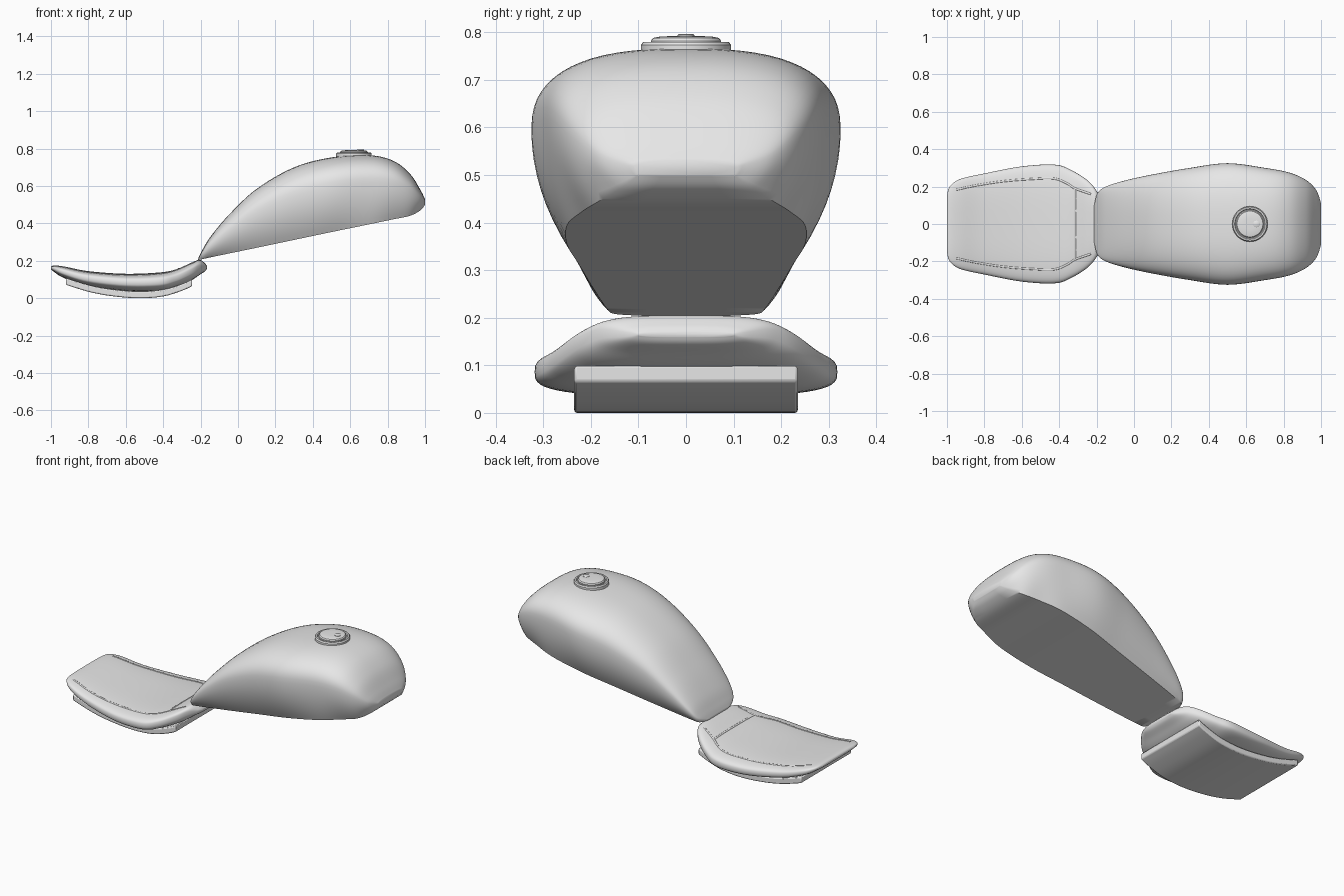
import bpy, bmesh, math
from mathutils import Vector
from mathutils.bvhtree import BVHTree

cube = bpy.data.objects.get("Cube")
if cube:
    bpy.data.objects.remove(cube, do_unlink=True)

grey = bpy.data.materials.new("light_grey")
grey.use_nodes = True
grey.diffuse_color = (0.8, 0.8, 0.8, 1)
grey.node_tree.nodes["Principled BSDF"].inputs["Base Color"].default_value = (0.8, 0.8, 0.8, 1)


def finish(name, bm, angle=40):
    """Turn a bmesh into a smooth-shaded grey object."""
    bmesh.ops.recalc_face_normals(bm, faces=bm.faces)
    mesh = bpy.data.meshes.new(name)
    bm.to_mesh(mesh)
    bm.free()
    obj = bpy.data.objects.new(name, mesh)
    bpy.context.collection.objects.link(obj)
    mesh.materials.append(grey)
    bpy.ops.object.select_all(action='DESELECT')
    obj.select_set(True)
    bpy.context.view_layer.objects.active = obj
    bpy.ops.object.shade_smooth_by_angle(angle=math.radians(angle))
    return obj


def spline(rows, steps):
    """Smooth interpolation through rows of any length."""
    out = []
    for i in range(len(rows) - 1):
        a, b, c, d = (rows[min(max(i + k, 0), len(rows) - 1)] for k in (-1, 0, 1, 2))
        for s in range(steps):
            t = s / steps
            out.append([q + 0.5 * t * (r - p + t * (2 * p - 5 * q + 4 * r - u + t * (3 * (q - r) + u - p)))
                        for p, q, r, u in zip(a, b, c, d)])
    return out + [list(rows[-1])]


def loft(stations, section):
    """Skin mirrored half sections placed along x."""
    bm = bmesh.new()
    rings = []
    for x, *dims in stations:
        half = section(*dims)
        ring = half + [(-y, z) for y, z in reversed(half[1:-1])]
        rings.append([bm.verts.new((x, y, z)) for y, z in ring])
    n = len(rings[0])
    for r, s in zip(rings, rings[1:]):
        for i in range(n):
            j = (i + 1) % n
            bm.faces.new((r[i], r[j], s[j], s[i]))
    bm.faces.new(rings[0])
    bm.faces.new(rings[-1])
    return bm


def arc(w, mid, end, power, count):
    """Quarter superellipse from the centre line out to the side."""
    pts = []
    for i in range(count + 1):
        t = i / count * math.pi / 2
        pts.append((w * math.sin(t) ** (2 / power),
                    mid + (end - mid) * max(math.cos(t), 0) ** (2 / power)))
    pts[0] = (0, end)
    pts[-1] = (w, mid)
    return pts


def tank_section(top, bottom, w, wb):
    mid = bottom + 0.6 * (top - bottom)
    pts = arc(w, mid, top, 2.6, 16)
    for i in range(1, 9):
        s = i / 8
        pts.append((wb + (w - wb) * (1 - s * s), mid + (bottom - mid) * s))
    return pts + [(wb / 2, bottom), (0, bottom)]


def seat_section(top, bottom, w):
    mid = (top + bottom) / 2
    return arc(w, mid, top, 3.2, 14) + arc(w, mid, bottom, 3.2, 14)[-2::-1]


# Fuel tank: x, top, bottom, half width, half width of underside
tank_rows = [
    (-.213, .212, .204, .10, .09), (-.195, .25, .208, .165, .15),
    (-.15, .325, .218, .20, .165), (-.05, .445, .239, .232, .18),
    (.1, .585, .27, .265, .20), (.3, .70, .312, .30, .225),
    (.5, .753, .354, .325, .25), (.7, .765, .395, .30, .25),
    (.83, .735, .422, .275, .22), (.92, .665, .441, .235, .19),
    (.975, .58, .47, .18, .14), (1, .53, .50, .11, .10)]
finish("fuel_tank", loft(spline(tank_rows, 6), tank_section), 45)

# Seat pad: x, top, bottom, half width
seat_rows = [
    (-1, .168, .155, .15), (-.985, .175, .142, .20), (-.93, .17, .108, .24),
    (-.8, .145, .065, .27), (-.6, .131, .038, .308), (-.42, .138, .038, .317),
    (-.33, .155, .06, .285), (-.25, .19, .095, .235), (-.205, .205, .125, .185),
    (-.175, .185, .145, .13), (-.165, .17, .16, .1)]
seat_bm = loft(spline(seat_rows, 6), seat_section)
seat_surface = BVHTree.FromBMesh(seat_bm)
finish("seat_pad", seat_bm, 60)

# Curved base plate under the seat
under = spline([(-.92, .072), (-.8, .035), (-.68, .012), (-.53, 0),
                (-.4, .01), (-.3, .04), (-.245, .065)], 4)
bm = bmesh.new()
sides = []
for y in (-.235, .235):
    sides.append([[bm.verts.new((x, y, z + h)) for x, z in under] for h in (0, .036)])
(a, b), (c, d) = sides
for i in range(len(under) - 1):
    for p, q in ((a, b), (b, d), (d, c), (c, a)):
        bm.faces.new((p[i], p[i + 1], q[i + 1], q[i]))
for i in (0, -1):
    bm.faces.new((a[i], b[i], d[i], c[i]))
base = finish("seat_base", bm, 30)
bevel = base.modifiers.new("soft_edges", 'BEVEL')
bevel.width = .006
bevel.segments = 2
bevel.limit_method = 'ANGLE'


def piping(name, path):
    """Thin tube lying half sunk in the seat surface."""
    curve = bpy.data.curves.new(name, 'CURVE')
    curve.dimensions = '3D'
    curve.bevel_depth = .006
    curve.bevel_resolution = 2
    curve.use_fill_caps = True
    pts = []
    for x, y in spline(path, 6):
        hit = seat_surface.ray_cast(Vector((x, y, 1)), Vector((0, 0, -1)))[0]
        if hit:
            pts.append(hit - Vector((0, 0, .003)))
    line = curve.splines.new('POLY')
    line.points.add(len(pts) - 1)
    for point, co in zip(line.points, pts):
        point.co = (*co, 1)
    curve.materials.append(grey)
    bpy.context.collection.objects.link(bpy.data.objects.new(name, curve))


# Seat seams
for side, sign in (("left", 1), ("right", -1)):
    piping("seat_seam_" + side, [(x, y * sign) for x, y in (
        (-.95, .183), (-.85, .205), (-.7, .228), (-.55, .24),
        (-.43, .243), (-.36, .218), (-.315, .19), (-.23, .16))])
piping("seat_seam_cross", [(-.315, .19), (-.315, .06), (-.315, -.06), (-.315, -.19)])


def turned(name, x, profile, sides=40):
    """Solid of revolution from (radius, z) pairs, bottom to top."""
    bm = bmesh.new()
    rings = [[bm.verts.new((x + r * math.cos(2 * math.pi * i / sides),
                            r * math.sin(2 * math.pi * i / sides), z))
              for i in range(sides)] for r, z in profile]
    for r, s in zip(rings, rings[1:]):
        for i in range(sides):
            j = (i + 1) % sides
            bm.faces.new((r[i], r[j], s[j], s[i]))
    bm.faces.new(rings[0])
    bm.faces.new(rings[-1])
    finish(name, bm, 35)


# Filler cap on the tank
turned("cap_ring", .62, [(.095, .74), (.095, .773), (.09, .78), (.082, .78), (.078, .774)])
turned("cap_lid", .62, [(.074, .76), (.074, .782), (.069, .788), (.055, .791), (.03, .792)])
turned("cap_lock", .655, [(.018, .78), (.018, .794), (.015, .796)], 20)
